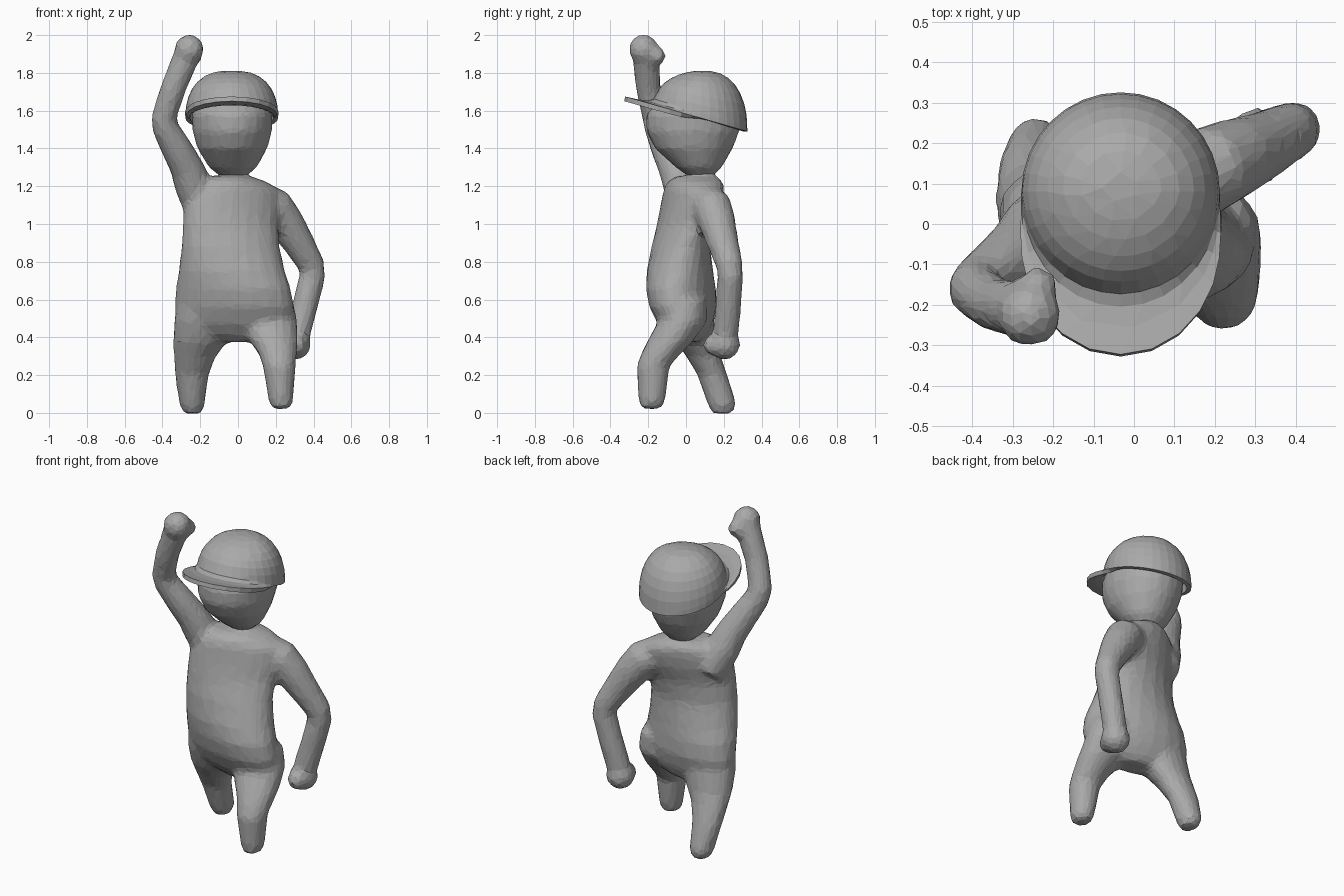
import bpy, bmesh, math
from mathutils import Vector

old = bpy.data.objects.get("Cube")
if old:
    bpy.data.objects.remove(old, do_unlink=True)

grey = bpy.data.materials.new("plain_grey")
grey.use_nodes = True
COLOUR = (0.4, 0.4, 0.4, 1)
grey.diffuse_color = COLOUR
grey.node_tree.nodes["Principled BSDF"].inputs["Base Color"].default_value = COLOUR


def finish(name, bm):
    bmesh.ops.recalc_face_normals(bm, faces=bm.faces)
    mesh = bpy.data.meshes.new(name)
    bm.to_mesh(mesh)
    bm.free()
    obj = bpy.data.objects.new(name, mesh)
    bpy.context.collection.objects.link(obj)
    mesh.materials.append(grey)
    return obj


def skin_rings(bm, rings):
    n = len(rings[0])
    for lo, hi in zip(rings, rings[1:]):
        for i in range(n):
            j = (i + 1) % n
            bm.faces.new((lo[i], lo[j], hi[j], hi[i]))


def upright(bm, sections, n=20):
    """Loft level ellipses given as z, x min, x max, y min, y max and optional twist."""
    rings = []
    for z, x0, x1, y0, y1, *twist in sections:
        ring = []
        for i in range(n):
            a = math.tau * i / n
            ring.append(bm.verts.new(((x0 + x1) / 2 + (x1 - x0) / 2 * math.cos(a),
                                      (y0 + y1) / 2 + (y1 - y0) / 2 * math.sin(a + sum(twist)), z)))
        rings.append(ring)
    skin_rings(bm, rings)
    bm.faces.new(rings[0])
    bm.faces.new(rings[-1])


def limb(bm, path, n=12):
    """Loft round sections square to a path of x, y, z, radius."""
    pts = [Vector(p[:3]) for p in path]
    rings = []
    for k, p in enumerate(pts):
        along = (pts[min(k + 1, len(pts) - 1)] - pts[max(k - 1, 0)]).normalized()
        u = along.cross(Vector((0, 1, 0))).normalized()
        v = along.cross(u)
        rings.append([bm.verts.new(p + path[k][3] * (u * math.cos(math.tau * i / n)
                      + v * math.sin(math.tau * i / n))) for i in range(n)])
    skin_rings(bm, rings)
    bm.faces.new(rings[0])
    bm.faces.new(rings[-1])


def ball(bm, centre, radius):
    made = bmesh.ops.create_icosphere(bm, subdivisions=2, radius=radius)
    bmesh.ops.translate(bm, verts=made["verts"], vec=centre)


def sculpt(obj, voxel, smooth, ratio):
    """Fuse overlapping shapes and reduce them to broad facets."""
    fuse = obj.modifiers.new("fuse", 'REMESH')
    fuse.mode = 'VOXEL'
    fuse.voxel_size = voxel
    soften = obj.modifiers.new("soften", 'SMOOTH')
    soften.iterations = smooth
    soften.factor = 0.5
    facet = obj.modifiers.new("facet", 'DECIMATE')
    facet.ratio = ratio


# Body: torso with hips and shoulders turned opposite ways, neck, legs and arms
bm = bmesh.new()
upright(bm, [
    (0.375, -0.12, 0.13, -0.06, 0.08, -0.3), (0.41, -0.25, 0.22, -0.10, 0.115, -0.3),
    (0.47, -0.325, 0.29, -0.15, 0.145, -0.3), (0.56, -0.337, 0.30, -0.195, 0.165, -0.26),
    (0.66, -0.33, 0.28, -0.215, 0.16, -0.2), (0.75, -0.315, 0.25, -0.21, 0.145, -0.05),
    (0.88, -0.30, 0.222, -0.185, 0.13, 0.15), (1.00, -0.293, 0.215, -0.155, 0.15, 0.33),
    (1.10, -0.288, 0.23, -0.135, 0.19, 0.4), (1.18, -0.27, 0.22, -0.12, 0.205, 0.4),
    (1.225, -0.22, 0.15, -0.10, 0.195, 0.3), (1.255, -0.14, 0.06, -0.05, 0.165, 0.2)])
upright(bm, [(1.15, -0.10, 0.06, 0.0, 0.16), (1.30, -0.08, 0.04, 0.03, 0.14)])
# Right leg steps back, left leg steps forward
upright(bm, [
    (-0.005, -0.285, -0.195, 0.14, 0.24), (0.04, -0.31, -0.175, 0.115, 0.27),
    (0.20, -0.335, -0.155, 0.06, 0.22), (0.30, -0.342, -0.115, 0.0, 0.185),
    (0.37, -0.343, -0.06, -0.05, 0.165), (0.48, -0.34, 0.0, -0.10, 0.15),
    (0.60, -0.32, -0.04, -0.12, 0.13)])
upright(bm, [
    (0.02, 0.18, 0.275, -0.24, -0.13), (0.06, 0.163, 0.292, -0.252, -0.11),
    (0.25, 0.13, 0.307, -0.262, -0.085), (0.32, 0.105, 0.313, -0.235, -0.02),
    (0.38, 0.06, 0.318, -0.205, 0.04), (0.48, 0.0, 0.315, -0.15, 0.11),
    (0.60, 0.03, 0.29, -0.14, 0.11)])
# Raised right arm
limb(bm, [
    (-0.175, 0.02, 1.08, 0.11), (-0.24, -0.025, 1.21, 0.10),
    (-0.272, -0.06, 1.30, 0.09), (-0.325, -0.105, 1.40, 0.083),
    (-0.385, -0.15, 1.51, 0.072), (-0.393, -0.162, 1.56, 0.069),
    (-0.378, -0.175, 1.61, 0.068), (-0.342, -0.20, 1.72, 0.068),
    (-0.285, -0.21, 1.86, 0.072), (-0.263, -0.215, 1.91, 0.072)])
ball(bm, (-0.258, -0.225, 1.925), 0.082)
ball(bm, (-0.237, -0.155, 1.89), 0.052)
# Lowered left arm
limb(bm, [
    (0.11, 0.10, 1.13, 0.10), (0.195, 0.14, 1.085, 0.108),
    (0.25, 0.165, 1.01, 0.10), (0.32, 0.195, 0.90, 0.085),
    (0.388, 0.23, 0.785, 0.073), (0.395, 0.235, 0.73, 0.07),
    (0.358, 0.225, 0.58, 0.07), (0.315, 0.21, 0.42, 0.07)])
ball(bm, (0.305, 0.205, 0.362), 0.085)
ball(bm, (0.305, 0.15, 0.36), 0.062)
sculpt(finish("body", bm), 0.018, 8, 0.14)

# Head: egg tapering to the neck
bm = bmesh.new()
upright(bm, [
    (1.235, -0.06, 0.02, 0.045, 0.125), (1.26, -0.105, 0.055, 0.0, 0.15),
    (1.30, -0.155, 0.10, -0.055, 0.19), (1.40, -0.215, 0.155, -0.165, 0.248),
    (1.49, -0.24, 0.18, -0.21, 0.283), (1.58, -0.245, 0.184, -0.212, 0.29),
    (1.66, -0.22, 0.16, -0.14, 0.27), (1.73, -0.16, 0.10, -0.05, 0.20)])
sculpt(finish("head", bm), 0.02, 3, 0.15)

# Cap: dome over a tilted rim that flares into a brim at the front
SIDES = 32
CENTRE_X, CENTRE_Y, RADIUS, TOP = -0.033, 0.08, 0.245, 1.812


def rim_height(y):
    return 1.575 - 0.285 * y


bm = bmesh.new()
rings = []
for reach, lift in ((1, 0), (0.6, 0.004), (0.25, 0.012), (0.05, 0.03)):
    ring = []
    for i in range(SIDES):
        a = math.tau * i / SIDES
        r = RADIUS + 0.157 * reach * max(0, -math.sin(a)) ** 2
        y = CENTRE_Y + r * math.sin(a)
        ring.append(bm.verts.new((CENTRE_X + r * math.cos(a), y, rim_height(y) + 0.008 + lift)))
    rings.append(ring)
for step in range(1, 8):
    e = math.radians(12 * step)
    ring = []
    for i in range(SIDES):
        a = math.tau * i / SIDES
        # The dome is fuller at the back and sides than above the brim
        fullness = 0.75 + 0.3 * max(0, -math.sin(a))
        r = RADIUS * math.cos(e) ** fullness
        base = rim_height(CENTRE_Y + RADIUS * math.sin(a)) + 0.03
        ring.append(bm.verts.new((CENTRE_X + r * math.cos(a), CENTRE_Y + r * math.sin(a),
                                  base + (TOP - base) * math.sin(e))))
    rings.append(ring)
skin_rings(bm, rings)
bm.faces.new(rings[-1])
cap = finish("cap", bm)
shell = cap.modifiers.new("shell", 'SOLIDIFY')
shell.thickness = 0.025
shell.offset = -1
facet = cap.modifiers.new("facet", 'DECIMATE')
facet.ratio = 0.65
